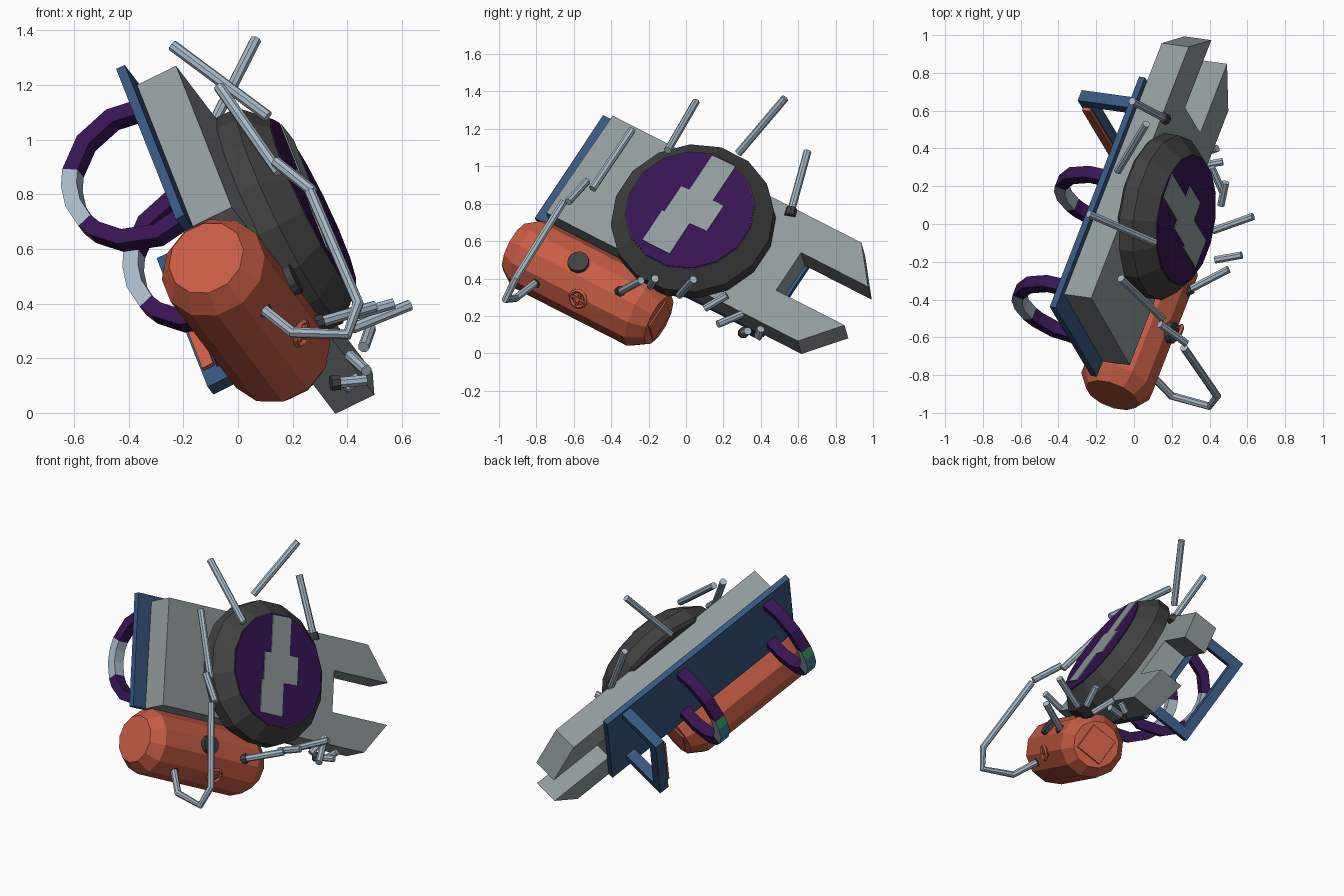
import bpy, bmesh, math
from mathutils import Matrix, Vector

if "Cube" in bpy.data.objects:
    bpy.data.objects.remove(bpy.data.objects["Cube"])

# Tilted frame: u = long axis, v = across the plate, w = out of the dial
A = Vector((.327, .842, -.43)).normalized()
B = Vector((-.314, .52, .79))
B = (B - A * B.dot(A)).normalized()
N = A.cross(B)
FRAME = Matrix((A, B, N)).transposed().to_4x4()


def mat(name, rgb):
    m = bpy.data.materials.new(name)
    m.diffuse_color = (*rgb, 1)
    m.use_nodes = True
    m.node_tree.nodes["Principled BSDF"].inputs["Base Color"].default_value = m.diffuse_color
    return m


GREY = mat("body grey", (.28, .325, .325))
DARK = mat("dark grey", (.052, .052, .052))
PURPLE = mat("purple", (.038, .007, .085))
BLUE = mat("blue", (.037, .095, .215))
ORANGE = mat("orange", (.58, .11, .058))
STEEL = mat("pale steel", (.38, .48, .57))
GREEN = mat("green", (.05, .5, .2))
TEAL = mat("teal", (.05, .22, .35))


def finish(name, bm, mats, matrix=FRAME):
    bmesh.ops.recalc_face_normals(bm, faces=bm.faces)
    me = bpy.data.meshes.new(name)
    bm.to_mesh(me)
    bm.free()
    for m in mats:
        me.materials.append(m)
    ob = bpy.data.objects.new(name, me)
    bpy.context.collection.objects.link(ob)
    ob.matrix_world = matrix
    return ob


def extrude(name, pts, w0, w1, m):
    """Outline in u, v pushed from w0 to w1."""
    bm = bmesh.new()
    f = bm.faces.new([bm.verts.new((u, v, w0)) for u, v in pts])
    ext = bmesh.ops.extrude_face_region(bm, geom=[f])
    vs = [g for g in ext["geom"] if isinstance(g, bmesh.types.BMVert)]
    bmesh.ops.translate(bm, verts=vs, vec=(0, 0, w1 - w0))
    return finish(name, bm, [m])


def box(name, u, v, w, m):
    return extrude(name, [(u[0], v[0]), (u[1], v[0]), (u[1], v[1]), (u[0], v[1])], *w, m)


def lathe(name, origin, axis, profile, sides, m, matrix=FRAME, spin=0.5):
    """Closed solid of (distance, radius) rings along an axis."""
    q = Vector(axis).to_track_quat('Z', 'Y')
    bm = bmesh.new()
    rings = []
    for d, r in profile:
        ring = []
        for i in range(sides):
            a = 2 * math.pi * (i + spin) / sides
            ring.append(bm.verts.new(Vector(origin) + q @ Vector((r * math.cos(a), r * math.sin(a), d))))
        rings.append(ring)
    for p, n in zip(rings, rings[1:]):
        for i in range(sides):
            j = (i + 1) % sides
            bm.faces.new((p[i], p[j], n[j], n[i]))
    bm.faces.new(rings[0])
    bm.faces.new(rings[-1])
    return finish(name, bm, [m], matrix)


def tube(name, p, q, r=.021, m=STEEL):
    p, q = Vector(p), Vector(q)
    return lathe(name, p, q - p, [(0, r), ((q - p).length, r)], 8, m, Matrix())


# Back plate and forked body
box("back_plate", (-1.056, .392), (.21, .905), (.205, .24), BLUE)
extrude("forked_body", [(-.96, .21), (.638, .21), (.81, .41), (.375, .41),
                        (.375, .665), (.80, .665), (.63, .87), (-.95, .87)], .24, .4, GREY)

# Round dial with bolt-shaped inlay
DC = (-.22, .53, 0)
lathe("dial_housing", DC, (0, 0, 1), [(.38, .42), (.40, .44), (.48, .44), (.575, .35)], 16, DARK)
lathe("dial_face", DC, (0, 0, 1), [(.57, .345), (.58, .345)], 16, PURPLE)
extrude("dial_inlay", [(-.35, .255), (-.178, .255), (-.178, .46), (-.072, .465), (-.072, .635),
                       (-.14, .635), (-.14, .865), (-.285, .86), (-.285, .63), (-.335, .625),
                       (-.335, .455), (-.35, .455)], .578, .585, GREY)

# Canister with chamfered ends
CV, CW = .008, .255
lathe("canister", (0, CV, CW), (1, 0, 0),
      [(-1.045, .145), (-.965, .2), (-.23, .2), (-.14, .145)], 12, ORANGE)
lathe("canister_end_plate", (0, CV, CW), (1, 0, 0), [(-.15, .13), (-.132, .12)], 4, ORANGE)
lathe("canister_knob", (-.628, .02, .43), (0, 0, 1), [(0, .058), (.045, .058)], 12, DARK)

# Valve wheel on the canister
d = Vector((0, -.72, .70)).normalized()
hub = Vector((-.535, CV, CW)) + d * .215
side = d.cross(Vector((1, 0, 0)))
lathe("valve_stem", hub - d * .04, d, [(0, .015), (.05, .015)], 8, ORANGE)
for k in range(2):
    s = (Vector((1, 0, 0)) if k else side) * .045
    lathe(f"valve_spoke_{k + 1}", hub - s, s, [(0, .009), (.09, .009)], 6, ORANGE)
bm = bmesh.new()
loops = []
for i in range(12):
    a = math.tau * i / 12
    out = Vector((1, 0, 0)) * math.cos(a) + side * math.sin(a)
    loops.append([bm.verts.new(hub + out * (.045 + .011 * math.cos(b)) + d * .011 * math.sin(b))
                  for b in (0, math.pi / 2, math.pi, 1.5 * math.pi)])
for i in range(12):
    p, n = loops[i], loops[(i + 1) % 12]
    for j in range(4):
        bm.faces.new((p[j], p[(j + 1) % 4], n[(j + 1) % 4], n[j]))
finish("valve_rim", bm, [ORANGE])

# Two arm bands behind the plate, coloured by angle
ANGLES = [-24, 5, 33, 60, 73, 90, 110, 122, 145, 175, 204]


def band(name, u0):
    bm = bmesh.new()
    rings = []
    for deg in ANGLES:
        c, s = math.cos(math.radians(deg)), math.sin(math.radians(deg))
        rings.append([bm.verts.new((u0 + du, .56 + r * c, .12 - r * s))
                      for r, du in ((.298, -.035), (.298, .035), (.238, .035), (.238, -.035))])
    for k, (p, n) in enumerate(zip(rings, rings[1:])):
        mid = (ANGLES[k] + ANGLES[k + 1]) / 2
        for j in range(4):
            f = bm.faces.new((p[j], p[(j + 1) % 4], n[(j + 1) % 4], n[j]))
            if 60 < mid < 110:
                f.material_index = (2 if mid < 73 else 3) if j == 0 else 1
            elif 110 < mid < 122 and j == 0:
                f.material_index = 4
    bm.faces.new(rings[0])
    bm.faces.new(rings[-1])
    finish(name, bm, [PURPLE, STEEL, GREEN, TEAL, ORANGE])


band("front_arm_band", -.877)
band("rear_arm_band", -.19)

# Grip frame behind the plate
for nm, v in (("lower", (.29, .35)), ("upper", (.825, .885))):
    box(f"grip_{nm}_arm", (.21, .275), v, (-.04, .21), BLUE)
box("grip_bar", (.21, .275), (.29, .885), (-.10, -.04), BLUE)
box("grip_pad", (.19, .21), (.36, .82), (-.09, -.045), ORANGE)

# Bent pipe from the canister
cu = bpy.data.curves.new("bent_pipe", 'CURVE')
cu.dimensions = '3D'
cu.bevel_depth = .021
cu.bevel_resolution = 2
cu.use_fill_caps = True
path = [(.086, -.794, .385), (.2, -.91, .295), (.40, -.965, .287), (.44, -.91, .40), (.264, -.655, .81)]
sp = cu.splines.new('POLY')
sp.use_smooth = False
sp.points.add(len(path) - 1)
for pt, co in zip(sp.points, path):
    pt.co = (*co, 1)
cu.materials.append(STEEL)
pipe = bpy.data.objects.new("bent_pipe", cu)
bpy.context.collection.objects.link(pipe)
bpy.context.view_layer.objects.active = pipe
pipe.select_set(True)
bpy.ops.object.convert(target='MESH')

# Loose straight tubes
TUBES = [
    ((.275, -.63, .81), (.137, -.53, .92)), ((.15, -.50, .88), (-.07, -.288, 1.195)),
    ((.11, -.098, 1.085), (-.24, .053, 1.345)), ((-.085, .28, 1.07), (.065, .53, 1.365)),
    ((.16, .56, .754), (-.01, .65, 1.08)), ((.29, -.35, .33), (.50, -.24, .39)),
    ((.43, -.19, .36), (.57, -.165, .40)), ((.42, -.035, .31), (.63, .04, .395)),
    ((.46, .10, .24), (.485, .22, .31)), ((.47, .17, .155), (.41, .30, .21)),
    ((.36, .31, .11), (.47, .33, .12)), ((.39, .385, .09), (.44, .40, .13)),
]
for i, (p, q) in enumerate(TUBES):
    tube(f"tube_{i + 1}", p, q)

# Dark sockets where tubes plug in
for i, (p, q) in enumerate([((.06, -.77, .40), (.10, -.808, .374)),
                            ((.25, -.37, .319), (.305, -.342, .334)),
                            ((.34, .305, .109), (.372, .311, .112)),
                            ((.17, .555, .735), (.15, .566, .775))]):
    tube(f"socket_{i + 1}", p, q, .03, DARK)
